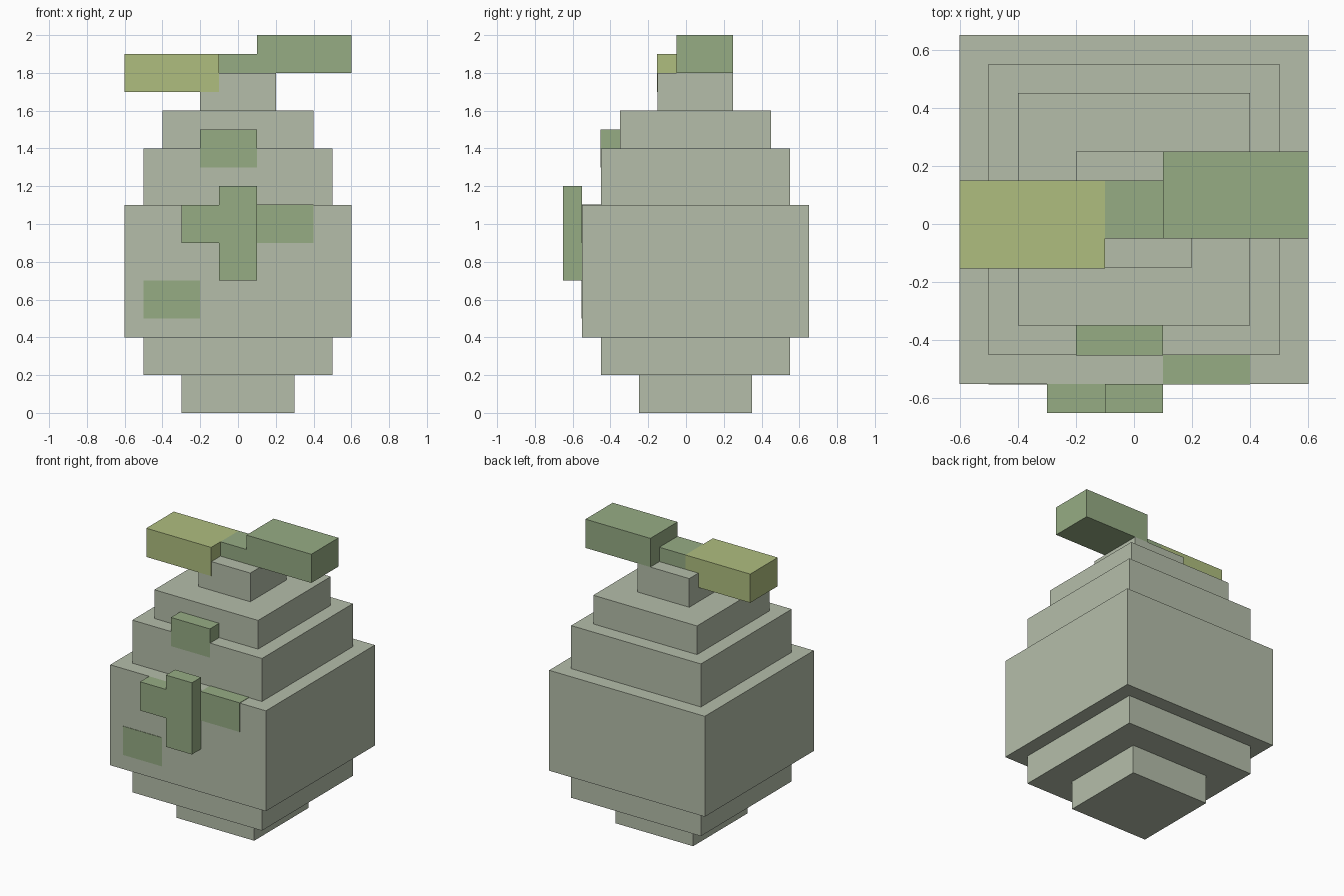
import bpy
import bmesh
from mathutils import Matrix, Vector

cube = bpy.data.objects.get("Cube")
if cube:
    bpy.data.objects.remove(cube, do_unlink=True)


def linear(c):
    c /= 255
    return c / 12.92 if c <= 0.04045 else ((c + 0.055) / 1.055) ** 2.4


def material(name, rgb):
    colour = [linear(c) for c in rgb] + [1.0]
    mat = bpy.data.materials.new(name)
    mat.use_nodes = True
    mat.diffuse_color = colour
    mat.node_tree.nodes["Principled BSDF"].inputs["Base Color"].default_value = colour
    return mat


stone = material("pale sage", (181, 190, 170))
green = material("leaf green", (150, 172, 132))
lime = material("yellow green", (175, 190, 127))


def box(name, mat, x, y, z):
    """Flat-sided box spanning the given (min, max) ranges."""
    lo, hi = Vector((x[0], y[0], z[0])), Vector((x[1], y[1], z[1]))
    bm = bmesh.new()
    bmesh.ops.create_cube(bm, size=1, matrix=Matrix.Diagonal((*(hi - lo), 1)))
    mesh = bpy.data.meshes.new(name)
    bm.to_mesh(mesh)
    bm.free()
    mesh.materials.append(mat)
    obj = bpy.data.objects.new(name, mesh)
    obj.location = (lo + hi) / 2
    bpy.context.collection.objects.link(obj)
    return obj


# Stepped body: square tiers sharing one centre line
CENTRE_Y = 0.05
for name, half, z0, z1 in (
    ("base", 0.3, 0.0, 0.2),
    ("lower_tier", 0.5, 0.2, 0.4),
    ("main_body", 0.6, 0.4, 1.1),
    ("shoulder_tier", 0.5, 1.1, 1.4),
    ("upper_tier", 0.4, 1.4, 1.6),
    ("stem", 0.2, 1.6, 1.8),
):
    box(name, stone, (-half, half), (CENTRE_Y - half, CENTRE_Y + half), (z0, z1))

# Leaves on the stem
E = 0.003  # lifts flush parts clear of the surface behind
box("left_leaf", green, (0.1, 0.6), (-0.05, 0.25), (1.8, 2.0))
box("leaf_joint", green, (-0.1, 0.1), (-0.05, 0.15), (1.8, 1.9))
box("right_leaf", lime, (-0.6, -0.1), (-0.15 - E, 0.15), (1.7, 1.9))

# Raised growths on the front
box("upper_growth", green, (-0.2, 0.1), (-0.45 - E, -0.35), (1.3, 1.5))
box("middle_growth", green, (-0.1, 0.1), (-0.65, -0.55), (0.7, 1.2))
box("middle_growth_arm", green, (-0.3, -0.1), (-0.65, -0.55), (0.9, 1.1))

# Flush patches on the front
box("edge_patch", green, (0.1, 0.4), (-0.55 - E, -0.45), (0.9, 1.1 + E))
box("lower_patch", green, (-0.5, -0.2), (-0.55 - E, -0.55), (0.5, 0.7))
